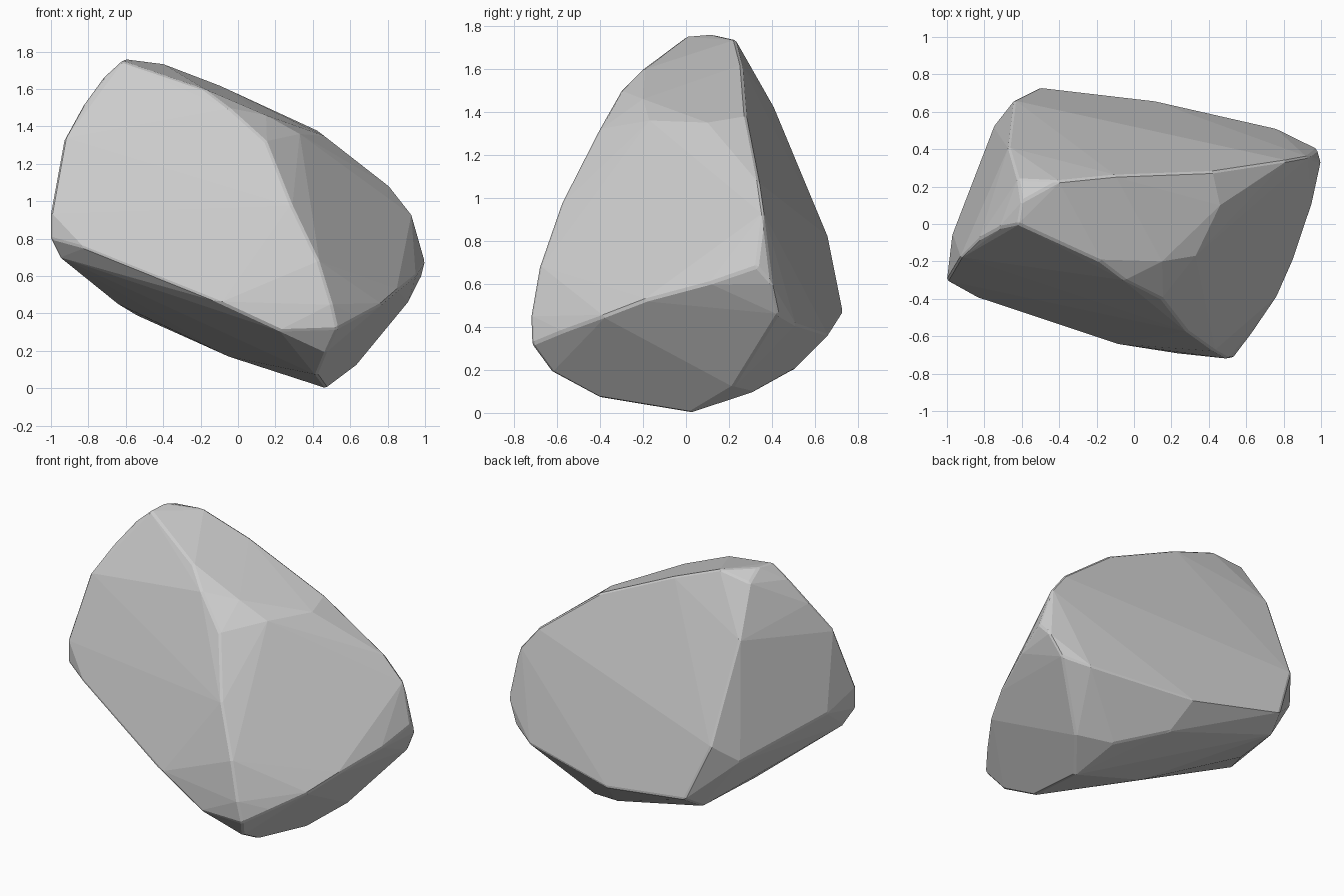
import bpy, bmesh
from math import radians

if "Cube" in bpy.data.objects:
    bpy.data.objects.remove(bpy.data.objects["Cube"])

# Ridge lines of the boulder; the faceted skin is stretched over them
ridges = {
    "front_right": [(-.62, .0, 1.75), (-.18, -.2, 1.6), (-.05, -.3, 1.5), (.15, -.4, 1.32),
                    (.29, -.58, .97), (.43, -.68, .68), (.5, -.72, .45), (.53, -.715, .32)],
    "right_shoulder": [(.15, -.2, 1.46), (.33, -.17, 1.36), (.46, .1, 1.35)],
    "top_back": [(-.6, .12, 1.76), (-.4, .23, 1.735), (-.1, .26, 1.62), (.42, .28, 1.38),
                 (.82, .34, 1.07), (.93, .36, .93), (1, .33, .68)],
    "front_left": [(-.72, -.02, 1.66), (-.83, -.08, 1.51), (-.93, -.18, 1.33), (-1, -.3, .94)],
    "front_bottom": [(-1, -.3, .8), (-.82, -.4, .75), (-.1, -.64, .46), (.22, -.69, .31)],
    "right_belt": [(.95, .1, .6), (.85, -.2, .52), (.77, -.38, .45), (.64, -.57, .38)],
    "back_left": [(-.62, .24, 1.71), (-.67, .41, 1.42), (-.64, .66, .82),
                  (-.5, .73, .47), (-.75, .52, .7), (-.97, -.05, .85)],
    "back_bottom": [(.1, .66, .36), (.76, .51, .41), (.98, .4, .6), (.91, .43, .46),
                    (.63, .22, .12), (.42, .32, .1), (.15, .5, .2)],
    "underside": [(.47, .02, 0), (.42, -.4, .07), (.47, -.62, .19), (-.05, .0, .17),
                  (-.64, .21, .45), (-.95, -.25, .7), (-.54, .6, .39)],
}

bm = bmesh.new()
for line in ridges.values():
    for p in line:
        bm.verts.new(p)
bmesh.ops.convex_hull(bm, input=bm.verts[:])
loose = [v for v in bm.verts if not v.link_faces]
bmesh.ops.delete(bm, geom=loose, context='VERTS')

# Merge nearly flat neighbours into broad facets
bmesh.ops.dissolve_limit(bm, angle_limit=radians(2), verts=bm.verts[:], edges=bm.edges[:])
bmesh.ops.recalc_face_normals(bm, faces=bm.faces[:])

mesh = bpy.data.meshes.new("boulder")
bm.to_mesh(mesh)
bm.free()
boulder = bpy.data.objects.new("boulder", mesh)
bpy.context.collection.objects.link(boulder)

# Worn edges
bevel = boulder.modifiers.new("worn_edges", 'BEVEL')
bevel.width = .01
bevel.segments = 1
bevel.limit_method = 'ANGLE'
bevel.angle_limit = radians(30)
